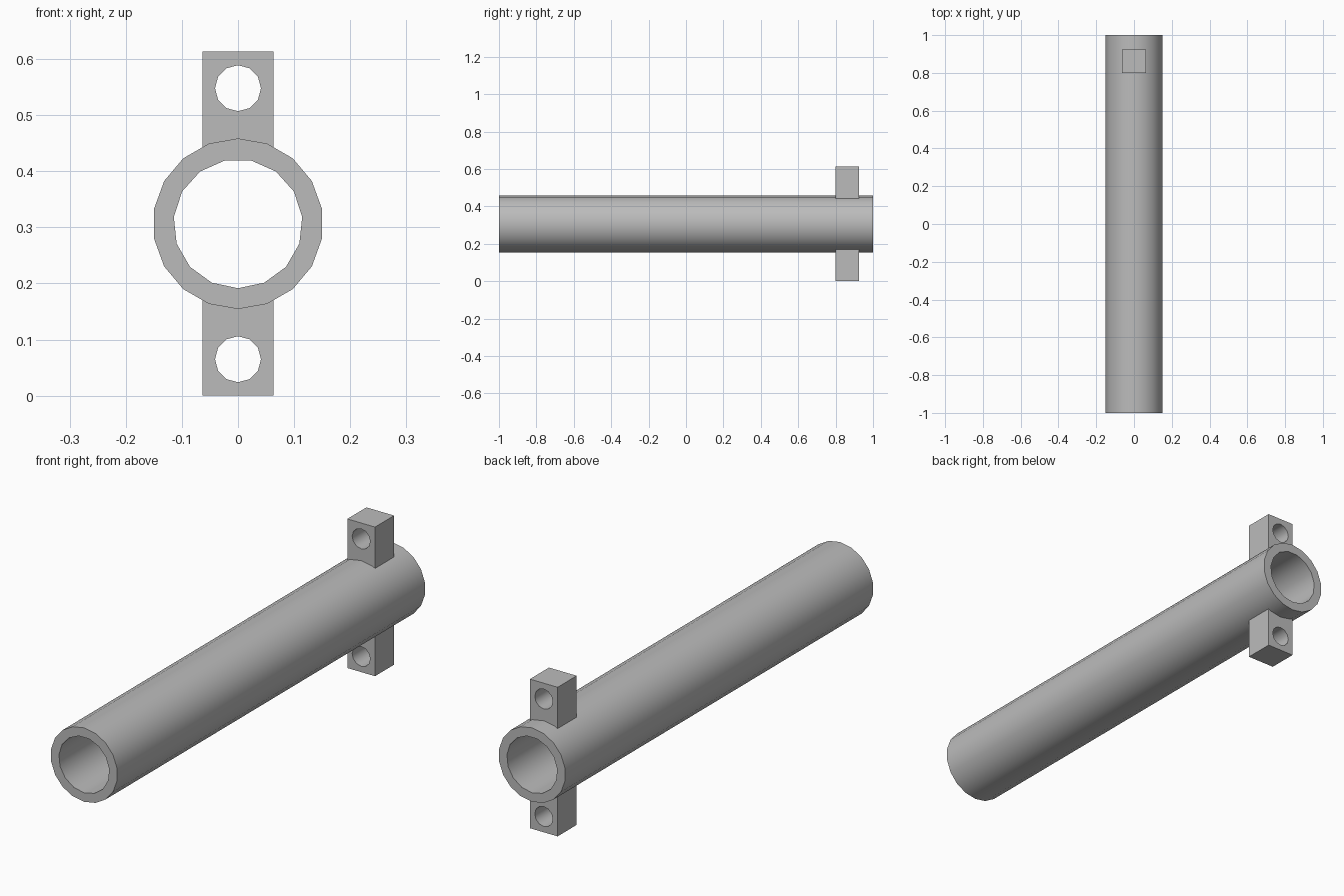
import bpy
import bmesh
from math import sin, cos, pi, radians
from mathutils import Vector

if "Cube" in bpy.data.objects:
    bpy.data.objects.remove(bpy.data.objects["Cube"], do_unlink=True)

# Single plain grey material
grey = bpy.data.materials.new("plain_grey")
grey.use_nodes = True
colour = (0.5, 0.5, 0.5, 1)
grey.diffuse_color = colour
grey.node_tree.nodes["Principled BSDF"].inputs["Base Color"].default_value = colour


def ring(z, radius, sides):
    """Regular polygon outline with a corner at the bottom."""
    steps = [2 * pi * i / sides for i in range(sides)]
    return [(radius * sin(a), z - radius * cos(a)) for a in steps]


def box(half_width, z0, z1):
    return [(-half_width, z0), (half_width, z0), (half_width, z1), (-half_width, z1)]


def extrude_outline(name, outlines, y0, y1):
    """Fill an outer outline with its hole and extrude it along y."""
    bm = bmesh.new()
    edges = []
    for outline in outlines:
        verts = [bm.verts.new((x, y0, z)) for x, z in outline]
        edges += [bm.edges.new((v, verts[i - 1])) for i, v in enumerate(verts)]
    bmesh.ops.triangle_fill(bm, edges=edges, use_beauty=True, normal=(0, -1, 0))
    extruded = bmesh.ops.extrude_face_region(bm, geom=bm.faces[:])["geom"]
    moved = [g for g in extruded if isinstance(g, bmesh.types.BMVert)]
    bmesh.ops.translate(bm, verts=moved, vec=Vector((0, y1 - y0, 0)))
    bmesh.ops.recalc_face_normals(bm, faces=bm.faces[:])
    mesh = bpy.data.meshes.new(name)
    bm.to_mesh(mesh)
    bm.free()
    mesh.materials.append(grey)
    obj = bpy.data.objects.new(name, mesh)
    bpy.context.collection.objects.link(obj)
    return obj


HEIGHT = 0.613
AXIS = HEIGHT / 2

# Long hollow tube
parts = [extrude_outline("tube", [ring(AXIS, 0.152, 18), ring(AXIS, 0.115, 15)], -1, 1)]

# Drilled lugs above and below, rooted in the tube wall
for name, z0, z1, hole_z in (
    ("lower_lug", 0, HEIGHT - 0.435, 0.065),
    ("upper_lug", 0.435, HEIGHT, HEIGHT - 0.065),
):
    parts.append(extrude_outline(name, [box(0.063, z0, z1), ring(hole_z, 0.041, 12)], 0.8, 0.924))

# Smooth round walls, crisp rims and corners
bpy.ops.object.select_all(action="DESELECT")
for part in parts:
    part.select_set(True)
bpy.context.view_layer.objects.active = parts[0]
bpy.ops.object.shade_smooth_by_angle(angle=radians(35))
